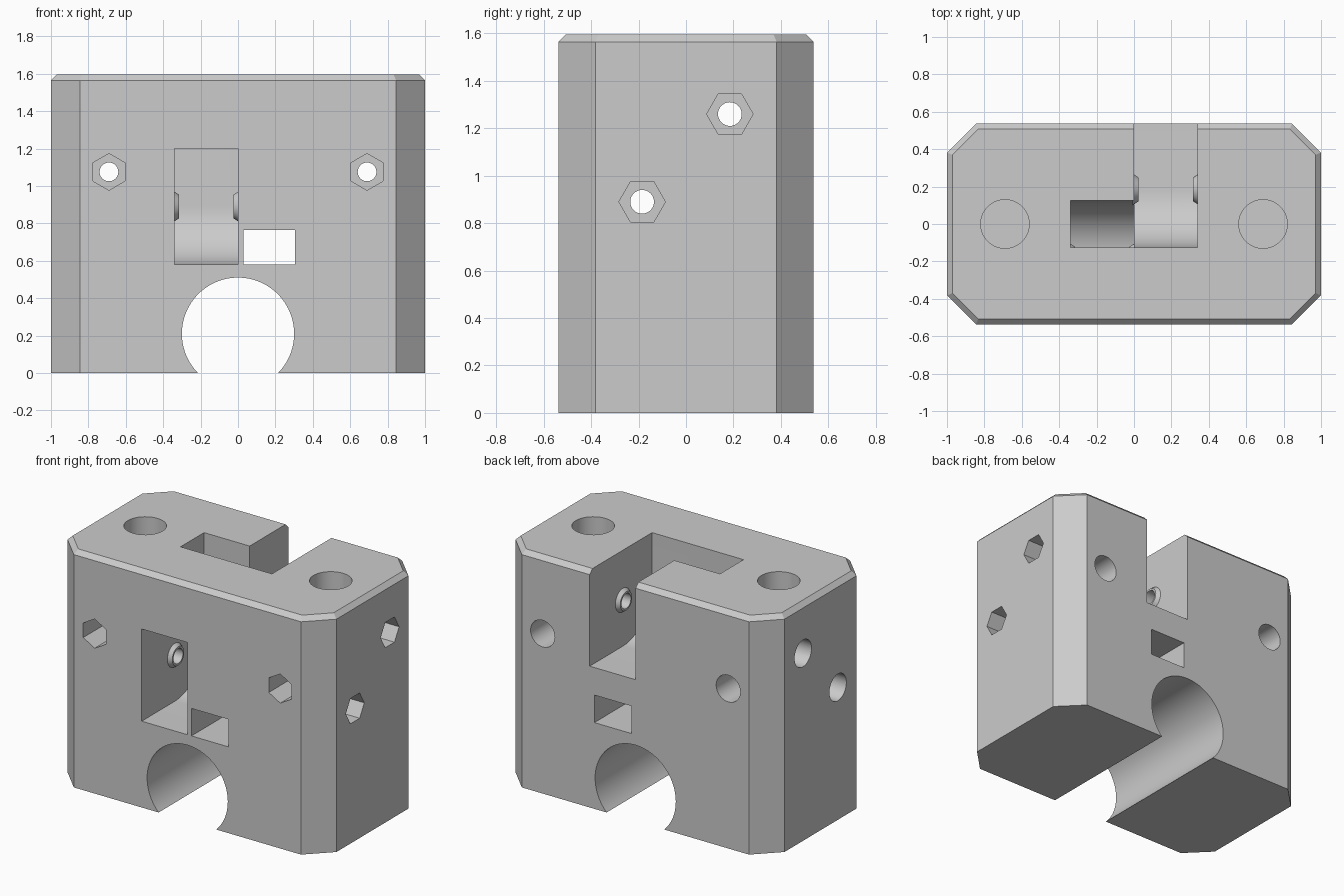
import bpy, bmesh, math

if "Cube" in bpy.data.objects:
    bpy.data.objects.remove(bpy.data.objects["Cube"], do_unlink=True)

W, D, H = 1.0, 0.537, 1.595      # half width, half depth, height
CORNER, RIM = 0.155, 0.03        # chamfer sizes
WHEEL = 0.31                     # radius of both wheel pockets
POCKET = 0.34                    # pocket width
FRONT_AXLE = (-0.185, 0.89)      # y, z
REAR_AXLE = (0.185, 1.26)
BORE, HEAD = 0.05, 0.098         # screw bore and head radii
FAR = 2.0

grey = bpy.data.materials.new("plain_grey")
grey.use_nodes = True
grey.diffuse_color = (0.6, 0.6, 0.6, 1)
grey.node_tree.nodes["Principled BSDF"].inputs["Base Color"].default_value = grey.diffuse_color


def arc(c, r, start, end, n):
    """Points on an arc, angles in degrees."""
    angles = [math.radians(start + (end - start) * i / n) for i in range(n + 1)]
    return [(c[0] + r * math.cos(a), c[1] + r * math.sin(a)) for a in angles]


def circle(c, r, n=48, phase=0):
    return arc(c, r, phase, phase + 360, n)[:-1]


def rect(u0, u1, v0, v1):
    return [(u0, v0), (u1, v0), (u1, v1), (u0, v1)]


def prism(name, axis, a, b, outline, end_outline=None):
    """Solid between two outlines placed at a and b along an axis."""
    def place(p, t):
        return {"x": (t, *p), "y": (p[0], t, p[1]), "z": (*p, t)}[axis]
    bm = bmesh.new()
    low = [bm.verts.new(place(p, a)) for p in outline]
    high = [bm.verts.new(place(p, b)) for p in end_outline or outline]
    bm.faces.new(low)
    bm.faces.new(high)
    n = len(low)
    for i in range(n):
        j = (i + 1) % n
        bm.faces.new((low[i], low[j], high[j], high[i]))
    bmesh.ops.recalc_face_normals(bm, faces=bm.faces)
    mesh = bpy.data.meshes.new(name)
    bm.to_mesh(mesh)
    bm.free()
    mesh.materials.append(grey)
    obj = bpy.data.objects.new(name, mesh)
    bpy.context.collection.objects.link(obj)
    return obj


def combine(tool, operation="DIFFERENCE"):
    """Apply a boolean to the block and discard the tool."""
    tool.hide_render = True
    mod = block.modifiers.new("boolean", "BOOLEAN")
    mod.operation, mod.object, mod.solver = operation, tool, "EXACT"
    bpy.context.view_layer.objects.active = block
    bpy.ops.object.modifier_apply(modifier=mod.name)
    bpy.data.objects.remove(tool, do_unlink=True)


# Block with chamfered corners and a chamfered top rim
x, y = W - CORNER, D - CORNER
quarter = [(W, y), (x, D)]
plan = quarter + [(-u, v) for u, v in reversed(quarter)]
plan += [(-u, -v) for u, v in plan]
block = prism("carriage_block", "z", 0, H, plan)
bm = bmesh.new()
bm.from_mesh(block.data)
top_edges = [e for e in bm.edges if all(v.co.z > H - 0.01 for v in e.verts)]
bmesh.ops.bevel(bm, geom=top_edges, offset=RIM, segments=1, affect="EDGES")
bm.to_mesh(block.data)
bm.free()

# Round channel along the bottom and the rectangular passage above it
combine(prism("channel", "y", -FAR, FAR, circle((0, 0.21), 0.3, 96)))
combine(prism("passage", "y", -FAR, FAR, rect(0.03, 0.305, 0.58, 0.765)))

# Front wheel pocket with its shaft to the top
fy, fz = FRONT_AXLE
front = arc(FRONT_AXLE, WHEEL, -90, 0, 24)
front += [(fy + WHEEL, FAR), (-0.125, FAR), (-0.125, fz + WHEEL),
          (-FAR, fz + WHEEL), (-FAR, fz - WHEEL)]
combine(prism("front_pocket", "x", -POCKET, 0, front))

# Rear wheel pocket, open to the back and the top
ry, rz = REAR_AXLE
rear = arc(REAR_AXLE, WHEEL, 270, 180, 24)
rear += [(ry - WHEEL, FAR), (FAR, FAR), (FAR, rz - WHEEL)]
combine(prism("rear_pocket", "x", -0.001, POCKET, rear))

# Tapered bosses on both walls of each pocket
for axle, left, right in ((FRONT_AXLE, -POCKET, 0), (REAR_AXLE, 0, POCKET)):
    for wall, way in ((left, 1), (right, -1)):
        combine(prism("boss", "x", wall - way * 0.008, wall + way * 0.025,
                      circle(axle, 0.085, 32), circle(axle, 0.063, 32)), "UNION")

# Vertical rod sockets
for side in (-1, 1):
    combine(prism("rod_socket", "z", 0.6, FAR, circle((side * 0.69, 0), 0.13)))

# Axle bores with a hex nut trap on the left and a round recess on the right
for axle in (FRONT_AXLE, REAR_AXLE):
    combine(prism("axle_bore", "x", -FAR, FAR, circle(axle, BORE, 32)))
    combine(prism("nut_trap", "x", W - 0.2, FAR, circle(axle, HEAD, 6)))
    combine(prism("head_recess", "x", -FAR, -W + 0.2, circle(axle, 0.09, 32)))

# Clamp screws: hex nut traps in front, round recesses at the back
for side in (-1, 1):
    c = (side * 0.69, 1.075)
    combine(prism("screw_bore", "y", -FAR, FAR, circle(c, BORE, 32)))
    combine(prism("nut_trap", "y", -FAR, -D + 0.27, circle(c, HEAD, 6, 90)))
    combine(prism("head_recess", "y", D - 0.27, FAR, circle(c, 0.09, 32)))

# Smooth the round walls, keep every edge sharp
bpy.ops.object.select_all(action="DESELECT")
block.select_set(True)
bpy.context.view_layer.objects.active = block
bpy.ops.object.shade_smooth_by_angle(angle=math.radians(25))
